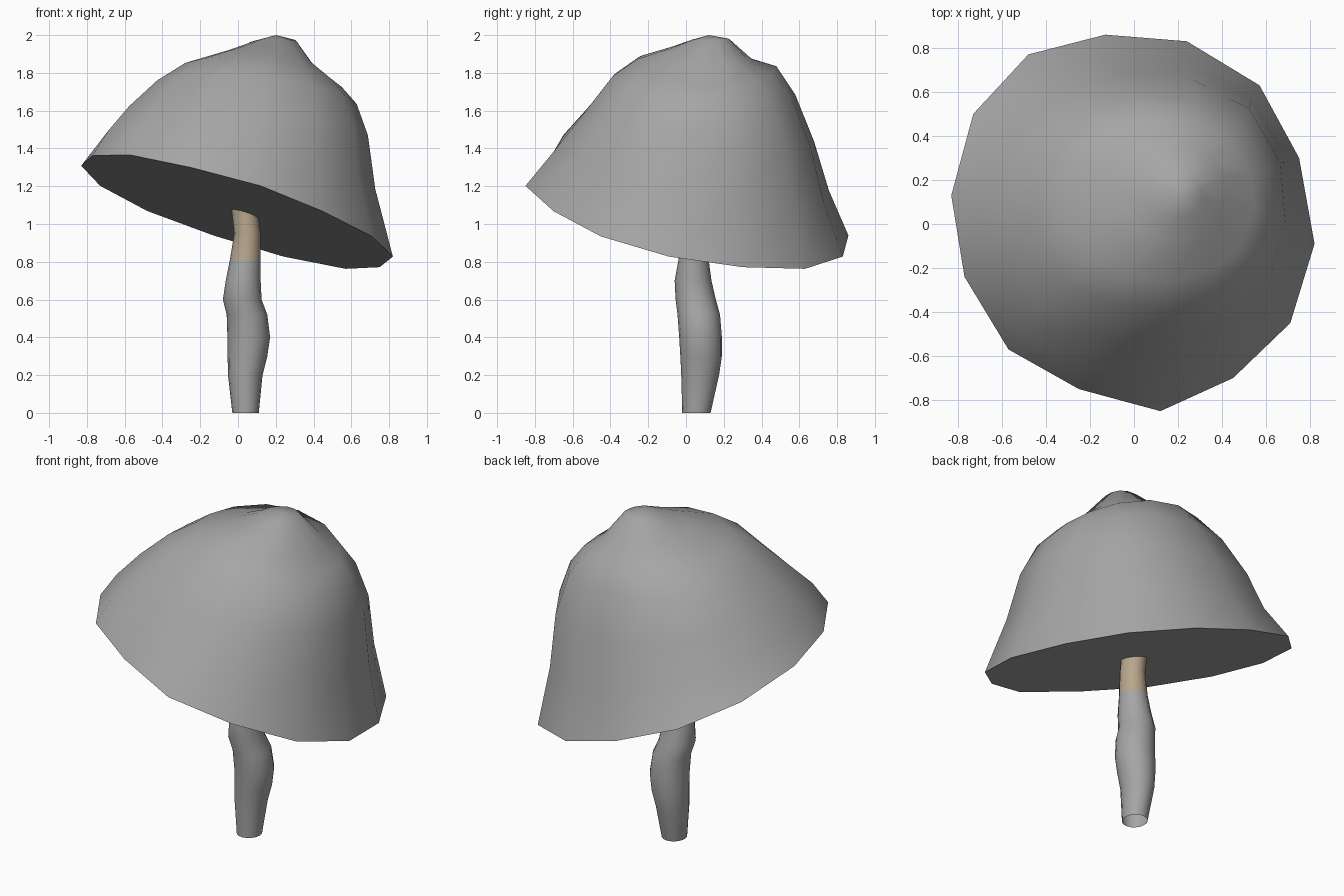
import bpy, bmesh
from math import sin, cos, pi, radians, exp

cube = bpy.data.objects.get("Cube")
if cube:
    bpy.data.objects.remove(cube, do_unlink=True)


def material(name, rgb):
    m = bpy.data.materials.new(name)
    m.use_nodes = True
    m.diffuse_color = (*rgb, 1)
    m.node_tree.nodes["Principled BSDF"].inputs["Base Color"].default_value = (*rgb, 1)
    return m


grey = material("plain grey", (0.38, 0.38, 0.38))
beige = material("warm beige", (0.48, 0.38, 0.265))


def underside(x, y):
    """Height of the cap's tilted flat underside."""
    return 1.07 - .318 * x - .2 * y


def ring(bm, sides, turn, x, y, height, bulge=0):
    """Ellipse between the x and y limits, fuller on the diagonals by bulge."""
    verts = []
    for i in range(sides):
        a = turn + 2 * pi * i / sides
        c, s = cos(a), sin(a)
        full = 1 + bulge * sin(2 * a) ** 2
        px = (x[0] + x[1]) / 2 + (x[1] - x[0]) / 2 * c * full
        py = (y[0] + y[1]) / 2 + (y[1] - y[0]) / 2 * s * full
        verts.append(bm.verts.new((px, py, height(c, s, px, py))))
    return verts


def bridge(bm, low, high):
    n = len(low)
    return [bm.faces.new((low[i], low[(i + 1) % n], high[(i + 1) % n], high[i]))
            for i in range(n)]


def finish(bm, name, mats):
    mesh = bpy.data.meshes.new(name)
    bm.to_mesh(mesh)
    bm.free()
    for m in mats:
        mesh.materials.append(m)
    obj = bpy.data.objects.new(name, mesh)
    bpy.context.collection.objects.link(obj)
    bpy.ops.object.select_all(action="DESELECT")
    obj.select_set(True)
    bpy.context.view_layer.objects.active = obj
    bpy.ops.object.shade_smooth_by_angle(angle=radians(50))


# Cap rim: uneven outline lying on the tilted underside
rim = [(.82, -.09), (.75, .30), (.57, .63), (.24, .83), (-.13, .86),
       (-.48, .77), (-.73, .50), (-.83, .13), (-.77, -.24), (-.57, -.57),
       (-.25, -.75), (.12, -.85), (.45, -.70), (.71, -.45)]
# Cap rings: x limits, their heights, y limits, their heights, bulge
cap_rings = [
    ((-.72, .73), (1.46, 1.17), (-.68, .76), (1.43, 1.16), .03),
    ((-.60, .69), (1.60, 1.46), (-.53, .68), (1.61, 1.43), .05),
    ((-.45, .63), (1.74, 1.63), (-.39, .58), (1.79, 1.68), .04),
    ((-.30, .55), (1.84, 1.73), (-.26, .48), (1.88, 1.83), .02),
    ((-.06, .42), (1.91, 1.85), (-.08, .35), (1.935, 1.87), 0),
    ((.07, .31), (1.965, 1.98), (.03, .23), (1.975, 1.98), 0),
]
bm = bmesh.new()
rings = [[bm.verts.new((x, y, underside(x, y))) for x, y in rim]]
for x, zx, y, zy, bulge in cap_rings:
    def height(c, s, px, py):
        z = sum(zx) / 2 * c * c + sum(zy) / 2 * s * s
        z += (zx[1] - zx[0]) / 2 * c + (zy[1] - zy[0]) / 2 * s
        # Shallow dent beside the peak
        dent = exp(-((px - .42) ** 2 + (py - .10) ** 2) / .01)
        return z - .04 * dent
    rings.append(ring(bm, len(rim), radians(-6.3), x, y, height, bulge))
for low, high in zip(rings, rings[1:]):
    bridge(bm, low, high)
peak = bm.verts.new((.20, .12, 2))
top = rings[-1]
for i in range(len(top)):
    bm.faces.new((top[i - 1], top[i], peak))
bm.faces.new(rings[0][::-1])
finish(bm, "mushroom_cap", [grey])

# Stem: wavy open tube, beige above the collar height
collar = .81
stem_rings = [
    (0, (-.03, .11), (-.02, .13)),
    (.2, (-.053, .13), (-.025, .175)),
    (.3, (-.055, .155), (-.03, .19)),
    (.4, (-.056, .17), (-.036, .19)),
    (.52, (-.06, .155), (-.045, .18)),
    (.6, (-.08, .125), (-.055, .158)),
    (.7, (-.065, .12), (-.06, .135)),
    (collar, (-.043, .12), (-.04, .12)),
    (.95, (-.02, .12), (-.03, .12)),
    (None, (-.035, .11), (-.03, .12)),
]
bm = bmesh.new()
previous = None
for z, x, y in stem_rings:
    # The last ring follows the slope of the cap's underside
    def level(c, s, px, py):
        return underside(px, py) + .005 if z is None else z
    current = ring(bm, 16, 0, x, y, level)
    if previous:
        for f in bridge(bm, previous, current):
            f.material_index = int(f.calc_center_median().z > collar)
    previous = current
finish(bm, "mushroom_stem", [grey, beige])
